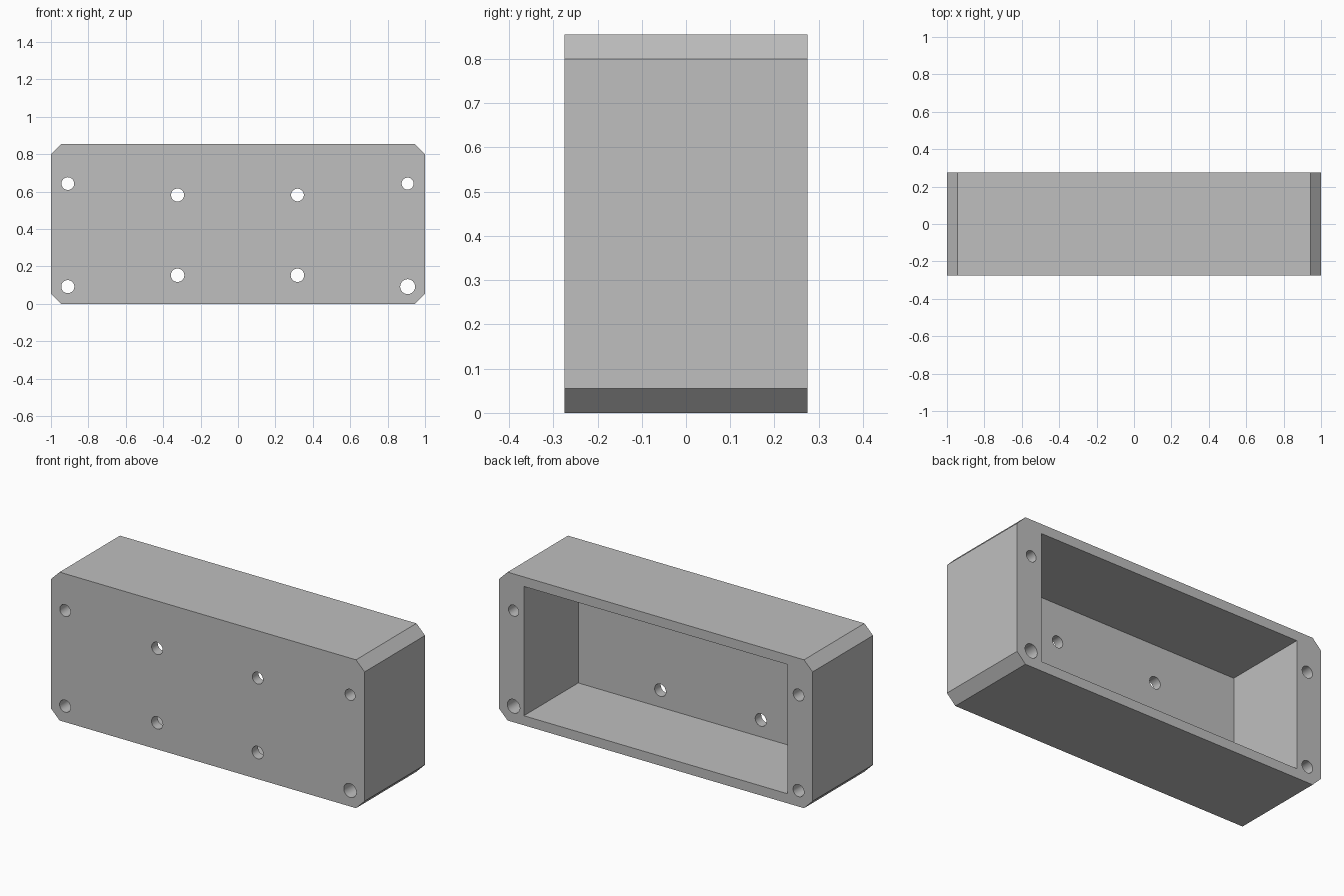
import bpy
import bmesh
from math import pi
from mathutils import Matrix, Vector

if "Cube" in bpy.data.objects:
    bpy.data.objects.remove(bpy.data.objects["Cube"])

HALF_X, HALF_Y, HEIGHT = 1.0, 0.275, 0.855
WALL, END_WALL = 0.055, 0.159

grey = bpy.data.materials.new("plain grey")
grey.use_nodes = True
colour = (0.52, 0.52, 0.52, 1)
grey.diffuse_color = colour
grey.node_tree.nodes["Principled BSDF"].inputs["Base Color"].default_value = colour


def add_object(name, bm):
    mesh = bpy.data.meshes.new(name)
    bmesh.ops.recalc_face_normals(bm, faces=bm.faces)
    bm.to_mesh(mesh)
    bm.free()
    mesh.materials.append(grey)
    obj = bpy.data.objects.new(name, mesh)
    bpy.context.collection.objects.link(obj)
    return obj


def box(bm, low, high):
    low, high = Vector(low), Vector(high)
    matrix = Matrix.Translation((low + high) / 2) @ Matrix.Diagonal((*(high - low), 1))
    bmesh.ops.create_cube(bm, size=1, matrix=matrix)


def cut(target, cutter):
    mod = target.modifiers.new(cutter.name, "BOOLEAN")
    mod.object = cutter
    mod.operation = "DIFFERENCE"
    mod.solver = "EXACT"
    bpy.context.view_layer.objects.active = target
    bpy.ops.object.modifier_apply(modifier=mod.name)
    bpy.data.objects.remove(cutter)


# Block with its four long corners chamfered
bm = bmesh.new()
box(bm, (-HALF_X, -HALF_Y, 0), (HALF_X, HALF_Y, HEIGHT))
depth_edges = [e for e in bm.edges if abs(e.verts[0].co.y - e.verts[1].co.y) > 0.1]
bmesh.ops.bevel(bm, geom=depth_edges, offset=WALL, segments=1, affect="EDGES")
housing = add_object("housing", bm)

# Rectangular cavity open at the back
bm = bmesh.new()
box(bm, (END_WALL - HALF_X, WALL - HALF_Y, WALL),
    (HALF_X - END_WALL, HALF_Y + 0.1, HEIGHT - WALL))
cut(housing, add_object("cavity_cutter", bm))

# Screw holes: corner holes run full depth, inner ones pierce the front wall
holes = [(-0.91, 0.643, 0.034), (0.907, 0.643, 0.032),
         (-0.91, 0.092, 0.035), (0.907, 0.092, 0.04),
         (-0.323, 0.582, 0.035), (0.318, 0.582, 0.034),
         (-0.323, 0.153, 0.036), (0.318, 0.153, 0.036)]
bm = bmesh.new()
for x, z, radius in holes:
    matrix = Matrix.Translation((x, 0, z)) @ Matrix.Rotation(pi / 2, 4, "X")
    bmesh.ops.create_cone(bm, cap_ends=True, segments=32, radius1=radius,
                          radius2=radius, depth=1, matrix=matrix)
cut(housing, add_object("hole_cutter", bm))

# Round hole walls, crisp box edges
bpy.ops.object.select_all(action="DESELECT")
housing.select_set(True)
bpy.context.view_layer.objects.active = housing
bpy.ops.object.shade_smooth_by_angle(angle=pi / 6)
